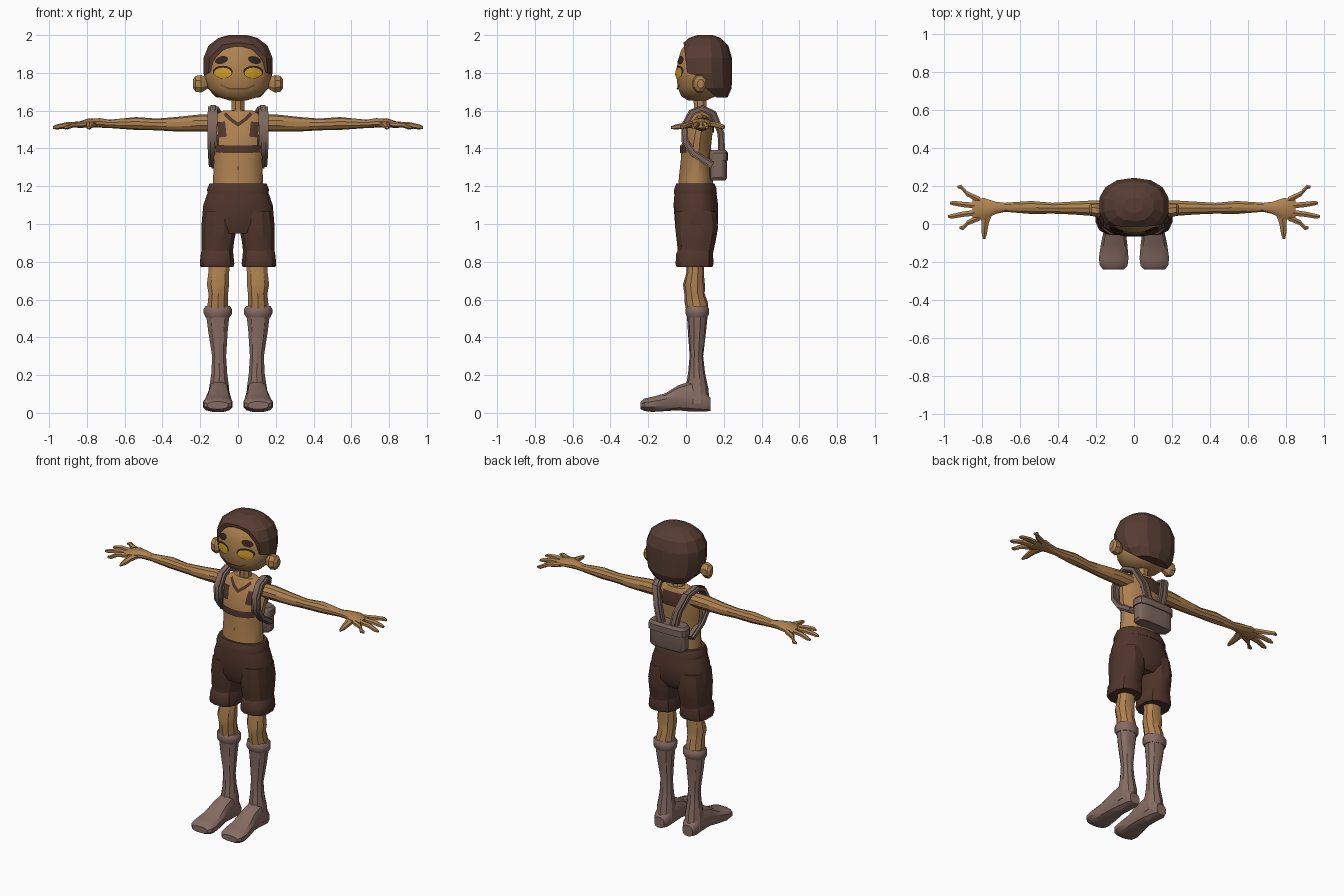
import bpy, bmesh, math
from mathutils import Vector
from mathutils.bvhtree import BVHTree

cube = bpy.data.objects.get("Cube")
if cube:
    bpy.data.objects.remove(cube, do_unlink=True)


def material(name, *rgb):
    m = bpy.data.materials.new(name)
    m.use_nodes = True
    m.diffuse_color = (*rgb, 1)
    m.node_tree.nodes["Principled BSDF"].inputs["Base Color"].default_value = (*rgb, 1)
    return m


SKIN = material("warm skin", .42, .22, .08)
HAIR = material("dark brown hair", .095, .046, .032)
CLOTH = material("brown shorts cloth", .082, .036, .025)
BOOT = material("taupe boot leather", .24, .15, .125)
PACK = material("grey brown pack canvas", .2, .135, .11)
GOLD = material("golden eye", .6, .33, .02)
DARK = material("dark brow", .035, .017, .014)
LINE = material("lip brown", .2, .09, .04)
UV = {"x": (1, 2), "y": (0, 2), "z": (0, 1)}


def finish(name, bm, mat, angle=32):
    """Turn a bmesh into a named object with sharp edges kept."""
    bmesh.ops.recalc_face_normals(bm, faces=bm.faces)
    mesh = bpy.data.meshes.new(name)
    bm.to_mesh(mesh)
    bm.free()
    mesh.materials.append(mat)
    mesh.shade_smooth()
    mesh.set_sharp_from_angle(angle=math.radians(angle))
    obj = bpy.data.objects.new(name, mesh)
    bpy.context.collection.objects.link(obj)
    return obj


def skin_rings(bm, rings):
    """Bridge rings of points into a capped tube."""
    rows = [[bm.verts.new(p) for p in ring] for ring in rings]
    n = len(rows[0])
    for a, b in zip(rows, rows[1:]):
        for i in range(n):
            j = (i + 1) % n
            bm.faces.new((a[i], a[j], b[j], b[i]))
    bm.faces.new(rows[0])
    bm.faces.new(rows[-1])


def loft(name, mat, rings, axis="z", n=12, power=2, s=1, angle=32, cuts=()):
    """Rings are x, y, z, radius, radius across the given axis."""
    u, v = UV[axis]
    loops = []
    for *c, ra, rb in rings:
        loop = []
        for i in range(n):
            t = math.tau * (i + .5) / n
            p = Vector(c)
            p[u] += ra * math.copysign(abs(math.cos(t)) ** (2 / power), math.cos(t))
            p[v] += rb * math.copysign(abs(math.sin(t)) ** (2 / power), math.sin(t))
            p.x *= s
            loop.append(p)
        loops.append(loop)
    bm = bmesh.new()
    skin_rings(bm, loops)
    for point, normal in cuts:
        geom = bm.verts[:] + bm.edges[:] + bm.faces[:]
        cut = bmesh.ops.bisect_plane(bm, geom=geom, plane_co=point, plane_no=normal, clear_outer=True)
        edges = [e for e in cut["geom_cut"] if isinstance(e, bmesh.types.BMEdge)]
        bmesh.ops.contextual_create(bm, geom=edges)
    return finish(name, bm, mat, angle)


def ribbon(name, mat, path, width, thick, s):
    """Flat strap swept along a path, its width lying across the body."""
    path = [Vector((x * s, y, z)) for x, y, z in path]
    loops = []
    for i, p in enumerate(path):
        t = path[min(i + 1, len(path) - 1)] - path[max(i - 1, 0)]
        nrm = t.cross(Vector((1, 0, 0))).normalized() * thick / 2
        side = Vector((width / 2, 0, 0))
        loops.append([p + side + nrm, p - side + nrm, p - side - nrm, p + side - nrm])
    bm = bmesh.new()
    skin_rings(bm, loops)
    finish(name, bm, mat, 40)


def surface(obj):
    m = obj.data
    return BVHTree.FromPolygons([v.co for v in m.vertices], [p.vertices[:] for p in m.polygons])


def stick(tree, x, z, lift, front):
    """Drop a point onto a surface from the front or the back."""
    hit, nrm, *_ = tree.ray_cast(Vector((x, -2 * front, z)), Vector((0, front, 0)))
    if hit is None:
        hit, nrm, *_ = tree.find_nearest(Vector((x, -front * .1, z)))
    return hit + Vector((0, -front * lift, 0)) + nrm * .001


def spot(name, mat, tree, x, z, w, h, lift=.005, tilt=0):
    """Oval plate following a surface."""
    bm = bmesh.new()
    mid = bm.verts.new(stick(tree, x, z, lift, 1))
    rows = []
    for r in (.5, 1):
        row = []
        for i in range(16):
            a = math.tau * i / 16
            dx, dz = r * w * math.cos(a), r * h * math.sin(a)
            row.append(bm.verts.new(stick(tree, x + dx, z + dz + dx * tilt, lift, 1)))
        rows.append(row)
    for i in range(16):
        j = (i + 1) % 16
        bm.faces.new((mid, rows[0][i], rows[0][j]))
        bm.faces.new((rows[0][i], rows[1][i], rows[1][j], rows[0][j]))
    finish(name, bm, mat)


def stripe(name, mat, tree, path, half, lift=.006, front=1, steps=5):
    """Painted band following a surface."""
    pts = [Vector(a).lerp(Vector(b), k / steps) for a, b in zip(path, path[1:]) for k in range(steps)]
    pts.append(Vector(path[-1]))
    bm, rows = bmesh.new(), []
    for i, p in enumerate(pts):
        t = (pts[min(i + 1, len(pts) - 1)] - pts[max(i - 1, 0)]).normalized()
        rows.append([bm.verts.new(stick(tree, p.x - t.y * half * k, p.y + t.x * half * k, lift, front))
                     for k in (-1, -.5, 0, .5, 1)])
    for a, b in zip(rows, rows[1:]):
        for i in range(4):
            bm.faces.new((a[i], a[i + 1], b[i + 1], b[i]))
    finish(name, bm, mat)


# Head, neck and hair
head = loft("head", SKIN, [
    (0, .06, 1.655, .05, .05), (0, .065, 1.675, .115, .09), (0, .07, 1.72, .163, .115),
    (0, .075, 1.79, .18, .128), (0, .08, 1.86, .174, .126), (0, .085, 1.92, .15, .112),
    (0, .09, 1.96, .11, .085), (0, .09, 1.98, .05, .04)], n=20, angle=40)
loft("neck", SKIN, [(0, .085, 1.56, .045, .045), (0, .075, 1.61, .036, .036),
                    (0, .075, 1.69, .038, .038)], n=8)
loft("hair", HAIR, [
    (0, .13, 1.67, .12, .09), (0, .11, 1.72, .165, .132), (0, .095, 1.8, .187, .148),
    (0, .095, 1.88, .186, .148), (0, .098, 1.945, .16, .126), (0, .1, 1.985, .105, .085),
    (0, .1, 2.0, .05, .04)], n=14, power=2.3, angle=12,
    cuts=[((0, .005, 1.81), (0, -1, -.12)), ((0, .0, 1.81), (0, -.65, -.75))])

# Torso
torso = loft("torso", SKIN, [
    (0, .05, 1.17, .138, .095), (0, .053, 1.25, .134, .092), (0, .053, 1.34, .13, .082),
    (0, .055, 1.42, .148, .08), (0, .068, 1.5, .16, .076), (0, .08, 1.565, .15, .06),
    (0, .082, 1.6, .08, .045)], n=16)

# Shorts body and waistband
loft("shorts_hips", CLOTH, [(0, .05, .95, .17, .09), (0, .055, 1.0, .196, .115),
                            (0, .052, 1.1, .187, .12), (0, .05, 1.17, .162, .112)], n=16, power=2.3)
loft("waistband", CLOTH, [(0, .05, 1.16, .165, .115), (0, .05, 1.185, .166, .114),
                          (0, .05, 1.215, .153, .103)], n=16, power=2.3)

# Pack on the back with its lid
loft("backpack", PACK, [(0, .17, 1.23, .115, .04), (0, .17, 1.245, .125, .047),
                        (0, .17, 1.36, .125, .047)], n=16, power=4)
loft("backpack_lid", PACK, [(0, .172, 1.335, .132, .052), (0, .172, 1.375, .132, .052),
                            (0, .17, 1.392, .12, .042)], n=16, power=4)

face, chest = surface(head), surface(torso)
for s, side in ((1, "left_"), (-1, "right_")):
    # Face details and ear
    loft(side + "ear", SKIN, [(.16, .07, 1.745, .022, .03), (.195, .07, 1.742, .038, .05),
                              (.225, .075, 1.742, .034, .045), (.238, .078, 1.742, .018, .025)],
         "x", n=8, s=s, angle=20)
    spot(side + "lid", DARK, face, .08 * s, 1.806, .053, .032, .004)
    spot(side + "eye", GOLD, face, .08 * s, 1.799, .046, .029, .007)
    spot(side + "eyebrow", DARK, face, .087 * s, 1.868, .034, .02, tilt=-.2 * s)

    # Arm running into the palm
    loft(side + "arm", SKIN, [
        (.1, .08, 1.535, .045, .045), (.2, .083, 1.535, .044, .045), (.33, .084, 1.528, .035, .038),
        (.43, .083, 1.527, .03, .031), (.54, .087, 1.532, .036, .034), (.68, .088, 1.53, .025, .022),
        (.73, .085, 1.535, .034, .025), (.79, .08, 1.535, .06, .024), (.85, .077, 1.524, .054, .016)],
        "x", n=10, s=s)
    # Fingers and thumb
    for k, (y0, x1, y1) in enumerate([(.125, .93, .195), (.095, .97, .11), (.062, .98, .04), (.035, .92, -.02)]):
        loft(f"{side}finger_{k + 1}", SKIN, [
            (.81, y0, 1.528, .018, .015), ((.83 + x1) / 2, (y0 + y1) / 2, 1.525, .016, .015),
            (x1 - .02, y1, 1.514, .014, .013), (x1, y1, 1.51, .007, .007)], "x", n=6, s=s)
    loft(side + "thumb", SKIN, [(.775, .06, 1.53, .035, .018), (.785, .0, 1.522, .022, .016),
                                (.788, -.05, 1.514, .016, .014), (.79, -.08, 1.51, .007, .007)],
         "y", n=6, s=s)

    # Shorts leg with turned cuff
    loft(side + "shorts_leg", CLOTH, [
        (.1, .052, 1.07, .085, .11), (.1, .056, .98, .097, .117), (.107, .054, .91, .089, .106),
        (.11, .05, .84, .084, .095)], s=s, power=2.3)
    loft(side + "shorts_cuff", CLOTH, [
        (.11, .05, .865, .082, .092), (.111, .046, .845, .088, .1), (.111, .045, .79, .094, .103),
        (.111, .045, .772, .09, .098)], s=s, power=2.5)

    # Knee, boot shaft and foot
    loft(side + "knee", SKIN, [
        (.1, .05, .82, .06, .048), (.102, .048, .74, .058, .046), (.106, .042, .68, .062, .058),
        (.104, .045, .63, .054, .054), (.107, .055, .58, .056, .062), (.107, .06, .53, .06, .055)],
        n=10, s=s)
    loft(side + "boot_cuff", BOOT, [
        (.107, .06, .565, .068, .056), (.107, .06, .55, .077, .064), (.107, .06, .525, .077, .064),
        (.107, .06, .505, .066, .055)], s=s)
    loft(side + "boot_shaft", BOOT, [
        (.107, .06, .53, .066, .056), (.106, .058, .43, .054, .048), (.1, .055, .3, .039, .036),
        (.099, .056, .21, .044, .045), (.1, .058, .13, .056, .06), (.102, .06, .05, .058, .066)],
        n=10, s=s)
    loft(side + "boot_foot", BOOT, [
        (.102, .13, .045, .036, .035), (.102, .1, .06, .053, .055), (.101, .03, .088, .056, .084),
        (.102, -.04, .08, .06, .068), (.105, -.11, .056, .072, .048), (.107, -.18, .045, .08, .041),
        (.107, -.22, .043, .075, .034), (.107, -.24, .04, .055, .02)],
        "y", n=12, power=2.6, s=s)

    # Shoulder strap looping under the arm, with a raised webbing strip
    loop = [(.04, .19, 1.36), (.07, .185, 1.48), (.11, .145, 1.585), (.132, .085, 1.612),
            (.134, .03, 1.59), (.136, -.008, 1.52), (.136, -.006, 1.44), (.133, .04, 1.375),
            (.128, .14, 1.31)]
    ribbon(side + "strap", PACK, loop, .052, .022, s)
    ribbon(side + "strap_webbing", PACK, loop, .026, .036, s)

    # Torn cloth panels of the top
    stripe(side + "top_panel", CLOTH, chest, [(.09 * s, 1.54), (.082 * s, 1.46)], .022)
    stripe(side + "top_edge", CLOTH, chest, [(.112 * s, 1.47), (.108 * s, 1.4)], .01)

# Top band, neckline, back panel, navel and mouth
stripe("top_band", CLOTH, chest, [(-.115, 1.4), (-.05, 1.395), (.05, 1.395), (.115, 1.4)], .02)
stripe("neckline", CLOTH, chest, [(-.07, 1.585), (-.04, 1.555), (0, 1.525), (.04, 1.555), (.07, 1.585)], .009)
stripe("top_back", CLOTH, chest, [(-.07, 1.53), (.07, 1.53)], .045, front=-1)
spot("navel", LINE, chest, 0, 1.295, .006, .012)
stripe("mouth", LINE, face, [(-.09, 1.735), (-.045, 1.717), (.045, 1.717), (.09, 1.735)], .004)
